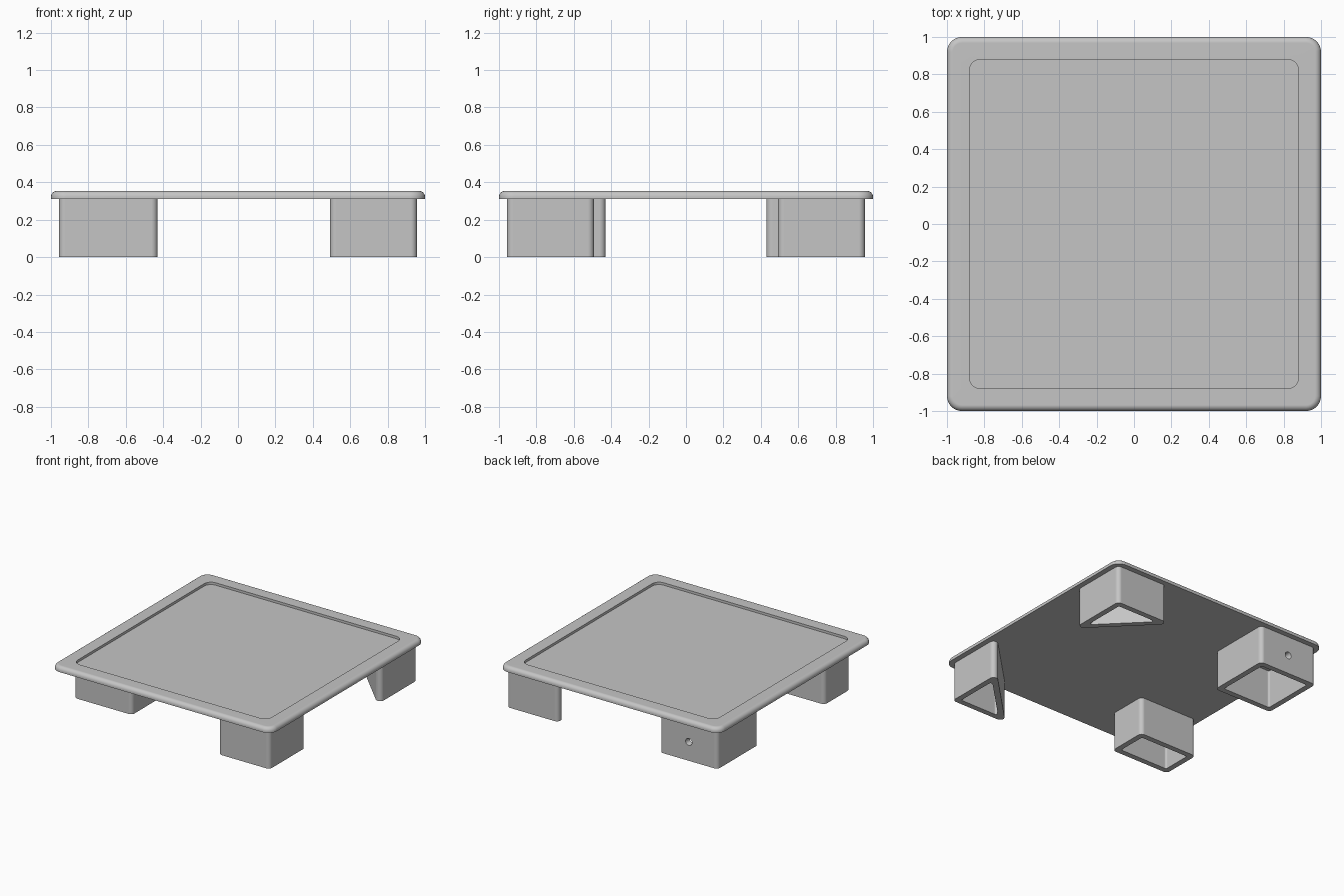
import bpy, bmesh, math
from mathutils import Vector

if "Cube" in bpy.data.objects:
    bpy.data.objects.remove(bpy.data.objects["Cube"], do_unlink=True)

# Single flat colour
grey = bpy.data.materials.new("plain_grey")
grey.use_nodes = True
COLOUR = (0.56, 0.56, 0.56, 1)
grey.diffuse_color = COLOUR
grey.node_tree.nodes["Principled BSDF"].inputs["Base Color"].default_value = COLOUR

UNDERSIDE, TOP, WALL = 0.312, 0.354, 0.045
NEAR, FAR = 0.43, 0.957      # inner and outer reach of the legs


def outline(corners, inset, radius, steps=7):
    """Counter-clockwise convex polygon, inset, with rounded corners."""
    pts = [Vector(c) for c in corners]
    result = []
    for i, p in enumerate(pts):
        before = (p - pts[i - 1]).normalized()
        after = (pts[(i + 1) % len(pts)] - p).normalized()
        n1, n2 = Vector((before.y, -before.x)), Vector((after.y, -after.x))
        centre = p - (n1 + n2) * (inset + radius) / (1 + n1.dot(n2))
        start, turn = math.atan2(n1.y, n1.x), math.acos(n1.dot(n2))
        for k in range(steps + 1):
            a = start + turn * k / steps
            result.append(centre + radius * Vector((math.cos(a), math.sin(a))))
    return result


def finish(obj):
    bpy.ops.object.select_all(action='DESELECT')
    obj.select_set(True)
    bpy.context.view_layer.objects.active = obj
    for mod in list(obj.modifiers):
        bpy.ops.object.modifier_apply(modifier=mod.name)
    bpy.ops.object.shade_smooth_by_angle(angle=math.radians(30))
    obj.modifiers.new("flat_faces", 'WEIGHTED_NORMAL').keep_sharp = True


def loft(name, corners, rings, closed=False):
    """Skin a stack of (inset, radius, height) outlines."""
    bm = bmesh.new()
    loops = [[bm.verts.new((p.x, p.y, z)) for p in outline(corners, d, r)]
             for d, r, z in rings]
    pairs = list(zip(loops, loops[1:]))
    if closed:
        pairs.append((loops[-1], loops[0]))
    else:
        bm.faces.new(loops[0])
        bm.faces.new(loops[-1])
    for a, b in pairs:
        for i in range(len(a)):
            j = (i + 1) % len(a)
            bm.faces.new((a[i], a[j], b[j], b[i]))
    bmesh.ops.recalc_face_normals(bm, faces=bm.faces)
    mesh = bpy.data.meshes.new(name)
    bm.to_mesh(mesh)
    bm.free()
    mesh.materials.append(grey)
    obj = bpy.data.objects.new(name, mesh)
    bpy.context.collection.objects.link(obj)
    return obj


def box(x0, x1, y0, y1):
    return [(x0, y0), (x1, y0), (x1, y1), (x0, y1)]


def leg(name, corners):
    """Hollow tube, open at the foot."""
    return loft(name, corners, [(WALL, 0.015, UNDERSIDE + 0.004), (WALL, 0.015, 0),
                                (0, 0.033, 0), (0, 0.033, UNDERSIDE + 0.004)], closed=True)


# Tray top: rounded upper edge and shallow recess
EDGE = 0.032
rings = [(0, 0.08, UNDERSIDE)]
for k in range(7):
    a = math.pi / 2 * k / 6
    d = EDGE * (1 - math.cos(a))
    rings.append((d, 0.08 - d, TOP - EDGE + EDGE * math.sin(a)))
rings += [(0.12, 0.06, TOP), (0.12, 0.06, TOP - 0.02)]
finish(loft("tray_top", box(-1, 1, -1, 1), rings))

# Triangular legs on the +x side
for name, s in (("back_left_leg", 1), ("front_left_leg", -1)):
    tri = [(FAR, s * 0.445), (FAR, s * FAR), (0.445, s * FAR)]
    finish(leg(name, tri if s > 0 else tri[::-1]))

# Oblong leg
finish(leg("front_right_leg", box(-FAR, -NEAR, -0.76, -NEAR)))

# Square leg with a tapered hole through its rear wall
square = leg("back_right_leg", box(-FAR, -NEAR, NEAR, FAR))
bpy.ops.mesh.primitive_cone_add(vertices=24, radius1=0.018, radius2=0.032, depth=0.08,
                                location=(-0.695, FAR - WALL / 2, 0.155),
                                rotation=(-math.pi / 2, 0, 0))
cutter = bpy.context.object
cutter.name = "hole_cutter"
cutter.hide_render = True
cutter.data.materials.append(grey)
cut = square.modifiers.new("hole", 'BOOLEAN')
cut.operation, cut.solver, cut.object = 'DIFFERENCE', 'EXACT', cutter
finish(square)
bpy.data.objects.remove(cutter, do_unlink=True)
